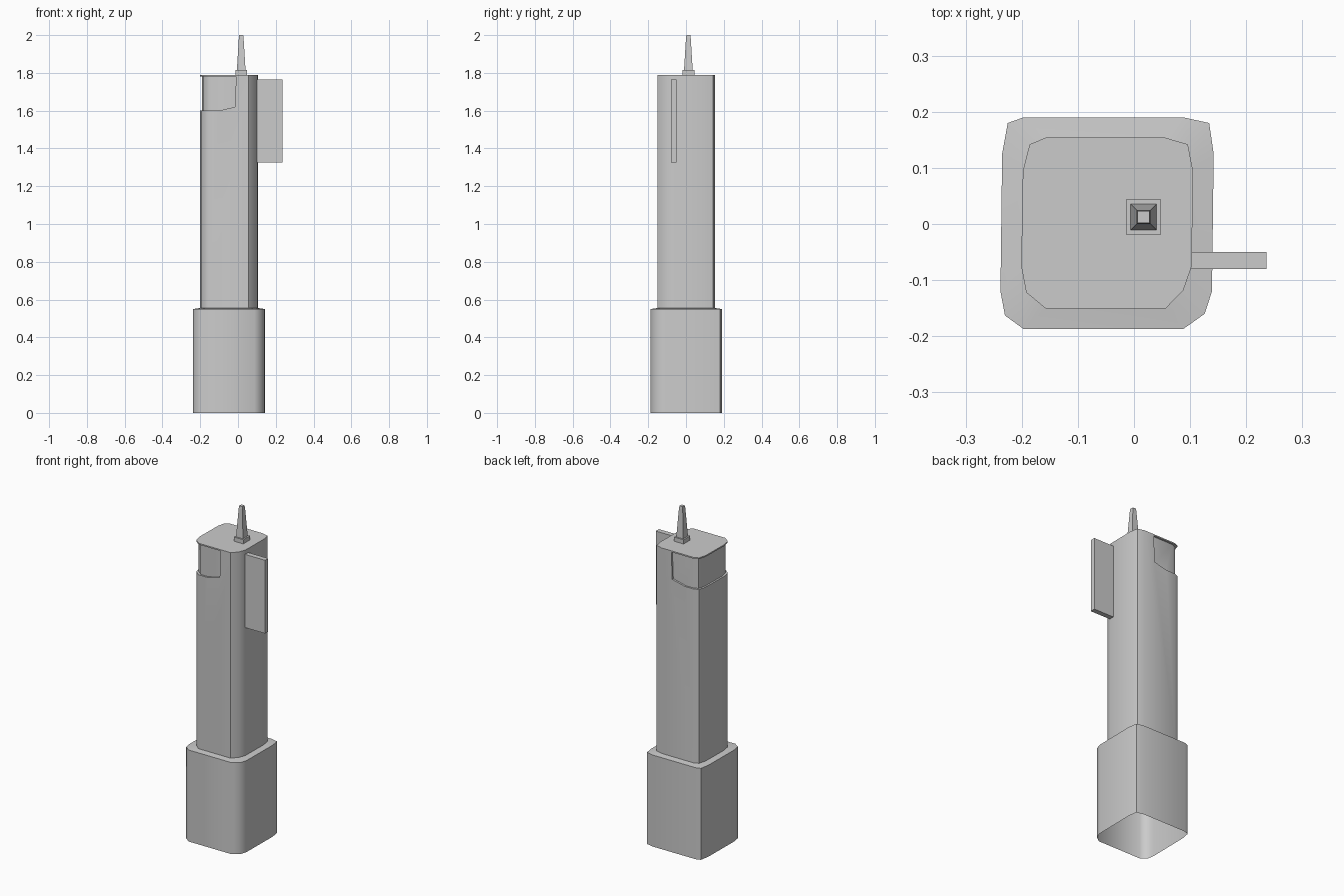
import bpy, bmesh, math

if "Cube" in bpy.data.objects:
    bpy.data.objects.remove(bpy.data.objects["Cube"])

BASE = [(-0.225, 0.18), (-0.197, 0.19), (0.088, 0.19), (0.134, 0.18), (0.142, 0.125), (0.139, -0.12),
        (0.126, -0.16), (0.088, -0.187), (-0.197, -0.187), (-0.23, -0.163), (-0.238, -0.12), (-0.235, 0.125)]
SHAFT = [(-0.186, 0.142), (-0.157, 0.154), (0.055, 0.154), (0.096, 0.142), (0.105, 0.095), (0.103, -0.075),
         (0.088, -0.118), (0.056, -0.151), (-0.157, -0.151), (-0.192, -0.122), (-0.201, -0.075), (-0.198, 0.095)]
CX = -0.048


def loft(name, rings):
    """Closed solid through rings of 3D points."""
    bm = bmesh.new()
    loops = [[bm.verts.new(p) for p in r] for r in rings]
    n = len(loops[0])
    for a, b in zip(loops, loops[1:]):
        for i in range(n):
            j = (i + 1) % n
            bm.faces.new((a[i], a[j], b[j], b[i]))
    bm.faces.new(loops[0])
    bm.faces.new(loops[-1])
    bmesh.ops.recalc_face_normals(bm, faces=bm.faces)
    me = bpy.data.meshes.new(name)
    bm.to_mesh(me)
    bm.free()
    ob = bpy.data.objects.new(name, me)
    bpy.context.collection.objects.link(ob)
    return ob


def ring(outline, z):
    return [(x, y, z) for x, y in outline]


def square(cx, cy, hx, hy, z):
    return [(cx + sx * hx, cy + sy * hy, z) for sx, sy in ((-1, -1), (1, -1), (1, 1), (-1, 1))]


def activate(ob):
    bpy.ops.object.select_all(action='DESELECT')
    ob.select_set(True)
    bpy.context.view_layer.objects.active = ob


def subtract(ob, cutter):
    mod = ob.modifiers.new("cut", 'BOOLEAN')
    mod.operation = 'DIFFERENCE'
    mod.solver = 'EXACT'
    mod.object = cutter
    activate(ob)
    bpy.ops.object.modifier_apply(modifier=mod.name)
    bpy.data.objects.remove(cutter)


# tower: wide base, ledge and shaft in one hollow shell
tower = loft("tower", [ring(BASE, 0), ring(BASE, 0.55), ring(SHAFT, 0.555), ring(SHAFT, 1.79)])

# shallow recess wrapping the front, left and back below the roof slab
profile = [(-0.3, 1.60), (-0.1, 1.60), (-0.016, 1.62), (-0.01, 1.782), (-0.3, 1.782)]
recess = loft("recess_cutter", [[(x, y, z) for x, z in profile] for y in (-0.3, 0.3)])
recess.hide_render = True
inner = [(CX + (x - CX) * 0.93, y * 0.93) for x, y in SHAFT]
core = loft("core_cutter", [ring(inner, 1.5), ring(inner, 1.9)])
core.hide_render = True
subtract(recess, core)
subtract(tower, recess)

# open underside
bm = bmesh.new()
bm.from_mesh(tower.data)
bottom = [f for f in bm.faces if all(v.co.z < 0.001 for v in f.verts)]
bmesh.ops.delete(bm, geom=bottom, context='FACES')
bm.to_mesh(tower.data)
bm.free()
activate(tower)
bpy.ops.object.shade_smooth_by_angle(angle=math.radians(45))

# sign panel on the right side
loft("side_panel", [square(0.168, -0.065, 0.068, 0.015, z) for z in (1.325, 1.765)])

# roof mast and its plinth
loft("mast_plinth", [square(0.017, 0.0125, 0.0315, 0.0315, z) for z in (1.788, 1.815)])
loft("mast", [square(0.017, 0.0125, h, h, z) for h, z in ((0.023, 1.813), (0.0125, 1.985), (0.0105, 2.0))])
